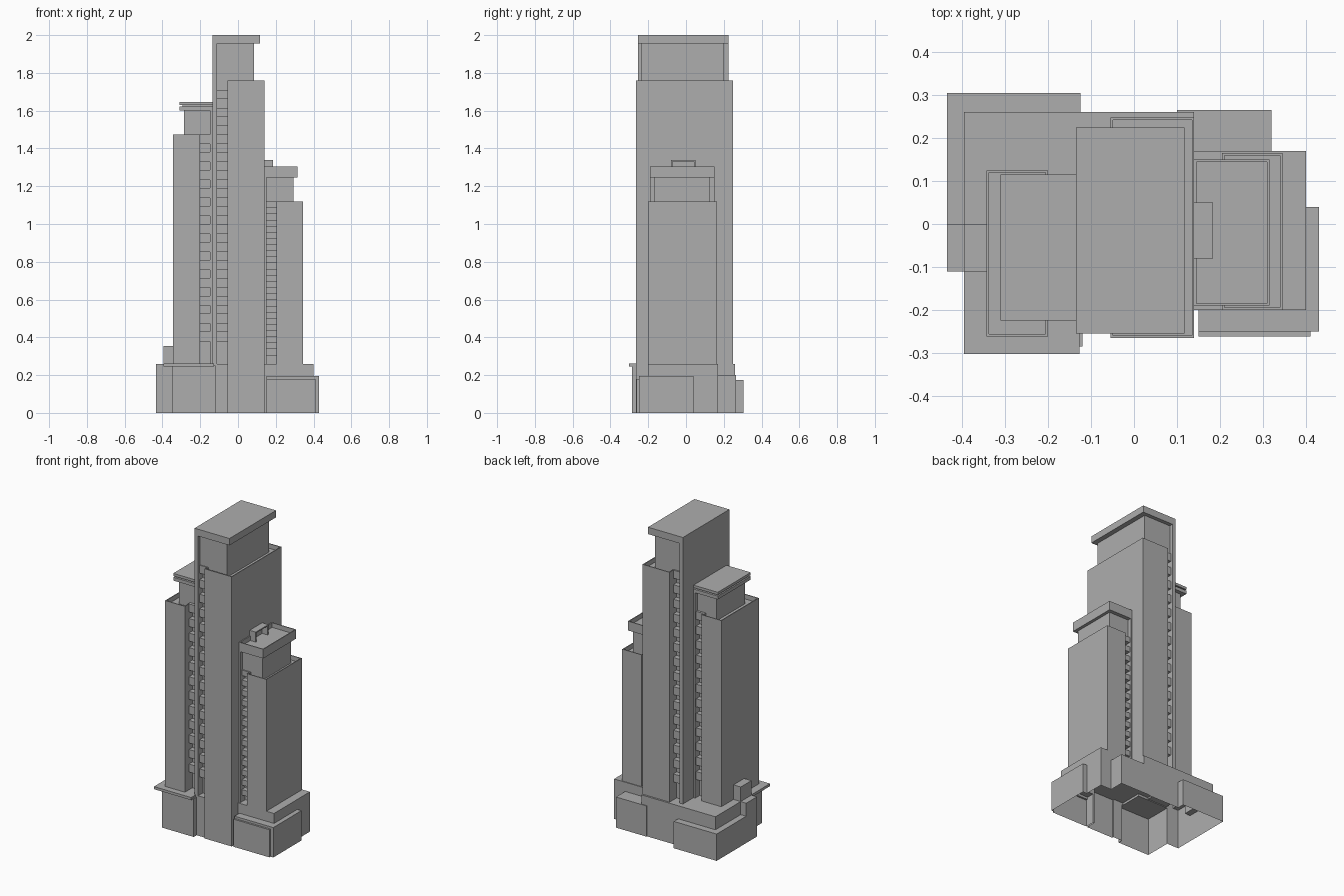
import bpy, bmesh

cube = bpy.data.objects.get("Cube")
if cube:
    bpy.data.objects.remove(cube, do_unlink=True)

grey = bpy.data.materials.new("concrete_grey")
grey.use_nodes = True
GREY = (0.42, 0.42, 0.42, 1)
grey.diffuse_color = GREY
grey.node_tree.nodes["Principled BSDF"].inputs["Base Color"].default_value = GREY


def add_box(bm, x, y, z):
    """Add a box given its (min, max) range on each axis; return its top face."""
    verts = bmesh.ops.create_cube(bm, size=1)["verts"]
    for v in verts:
        for axis, (low, high) in enumerate((x, y, z)):
            v.co[axis] = high if v.co[axis] > 0 else low
    return next(f for f in verts[0].link_faces[:] + verts[-1].link_faces[:]
                if all(abs(v.co.z - z[1]) < 1e-5 for v in f.verts))


def finish(name, bm):
    mesh = bpy.data.meshes.new(name)
    bmesh.ops.recalc_face_normals(bm, faces=bm.faces)
    bm.to_mesh(mesh)
    bm.free()
    mesh.materials.append(grey)
    obj = bpy.data.objects.new(name, mesh)
    bpy.context.scene.collection.objects.link(obj)
    return obj


def box(name, x, y, z, parapet=0):
    """A box; a parapet sinks the roof behind a thin rim."""
    bm = bmesh.new()
    top = add_box(bm, x, y, z)
    if parapet:
        bmesh.ops.inset_region(bm, faces=[top], thickness=0.008)
        rim = bmesh.ops.extrude_face_region(bm, geom=[top])["geom"]
        for v in rim:
            if isinstance(v, bmesh.types.BMVert):
                v.co.z -= parapet
        if top.is_valid:
            bm.faces.remove(top)
    return finish(name, bm)


def balcony_strip(name, x, y, z, pitch):
    """Stacked balconies on the front and back of a recessed core."""
    bm = bmesh.new()
    depth = 0.035
    add_box(bm, x, (y[0] + depth, y[1] - depth), z)
    count = int((z[1] - z[0]) / pitch)
    for i in range(count):
        low = z[1] - (i + 0.55) * pitch
        level = (low, low + pitch * 0.55)
        add_box(bm, x, (y[0], y[0] + depth), level)
        add_box(bm, x, (y[1] - depth, y[1]), level)
    return finish(name, bm)


# Podium: joined blocks, hollow and open underneath
blocks = [
    ((-0.395, 0.14), (-0.11, 0.26), (0, 0.26)),       # main block
    ((-0.13, -0.055), (-0.255, 0.1), (0, 0.26)),      # below main balconies
    ((-0.055, 0.14), (-0.265, 0.1), (0, 0.26)),       # below main tower
    ((-0.35, -0.12), (-0.285, 0), (0, 0.25)),         # entrance wing
    ((0.1, 0.40), (-0.20, 0.17), (0, 0.26)),          # below low tower
    ((0.15, 0.43), (-0.25, 0.04), (0, 0.195)),        # front corner wing
    ((0.15, 0.41), (-0.262, -0.2), (0, 0.18)),        # front corner face
    ((0.1, 0.32), (0.1, 0.265), (0, 0.2)),            # rear step
    ((-0.435, -0.125), (-0.11, 0.305), (0, 0.175)),   # rear wing
    ((-0.435, -0.3), (-0.11, 0), (0, 0.26)),          # side stair
    ((-0.395, -0.3), (-0.11, 0), (0.2, 0.355)),       # side stair head
]
podium = box("podium", *blocks[0])
helpers = []
for dims in blocks[1:]:
    helper = box("podium_block", *dims)
    helper.hide_render = True
    mod = podium.modifiers.new("join", "BOOLEAN")
    mod.operation, mod.solver, mod.object = "UNION", "EXACT", helper
    helpers.append(helper)
graph = bpy.context.evaluated_depsgraph_get()
joined = bpy.data.meshes.new_from_object(podium.evaluated_get(graph))
podium.modifiers.clear()
podium.data = joined
for helper in helpers:
    bpy.data.objects.remove(helper, do_unlink=True)
bm = bmesh.new()
bm.from_mesh(joined)
floor = [f for f in bm.faces if all(v.co.z < 0.001 for v in f.verts)]
bmesh.ops.delete(bm, geom=floor, context="FACES")
bm.to_mesh(joined)
bm.free()

box("entrance_canopy", (-0.395, -0.127), (-0.302, -0.11), (0.245, 0.262))

# Tall tower in the middle
box("tall_tower", (-0.055, 0.14), (-0.265, 0.248), (0.26, 1.76), 0.03)
box("tall_tower_side_wall", (-0.135, -0.11), (-0.255, 0.225), (0.26, 1.955))
balcony_strip("tall_tower_balconies", (-0.11, -0.055), (-0.24, 0.21), (0.26, 1.76), 0.095)
box("tall_tower_penthouse", (-0.11, 0.085), (-0.235, 0.2), (1.73, 1.955))
box("tall_tower_cap", (-0.135, 0.117), (-0.255, 0.225), (1.955, 2.0))

# Middle-height tower
box("middle_tower", (-0.343, -0.2), (-0.262, 0.125), (0.25, 1.475), 0.03)
box("middle_tower_side_wall", (-0.147, -0.135), (-0.225, 0.115), (0.26, 1.6))
balcony_strip("middle_tower_balconies", (-0.2, -0.147), (-0.22, 0.105), (0.26, 1.475), 0.095)
box("middle_tower_penthouse", (-0.285, -0.147), (-0.2, 0.09), (1.445, 1.6))
box("middle_tower_cap_lower", (-0.31, -0.135), (-0.225, 0.115), (1.6, 1.622))
box("middle_tower_cap_core", (-0.295, -0.135), (-0.21, 0.1), (1.622, 1.63))
box("middle_tower_cap_upper", (-0.31, -0.135), (-0.225, 0.115), (1.63, 1.647))

# Low tower
box("low_tower", (0.205, 0.345), (-0.2, 0.165), (0.26, 1.12), 0.03)
box("low_tower_side_wall", (0.14, 0.15), (-0.19, 0.15), (0.26, 1.245))
balcony_strip("low_tower_balconies", (0.15, 0.205), (-0.175, 0.14), (0.26, 1.12), 0.065)
box("low_tower_penthouse", (0.15, 0.295), (-0.167, 0.125), (1.09, 1.245))
box("low_tower_cap", (0.14, 0.315), (-0.19, 0.15), (1.245, 1.305), 0.03)

# Small open frame on the low roof
box("roof_frame_top", (0.14, 0.184), (-0.08, 0.05), (1.332, 1.34))
for side, y in (("front", -0.08), ("back", 0.042)):
    box("roof_frame_" + side, (0.14, 0.184), (y, y + 0.008), (1.275, 1.332))
